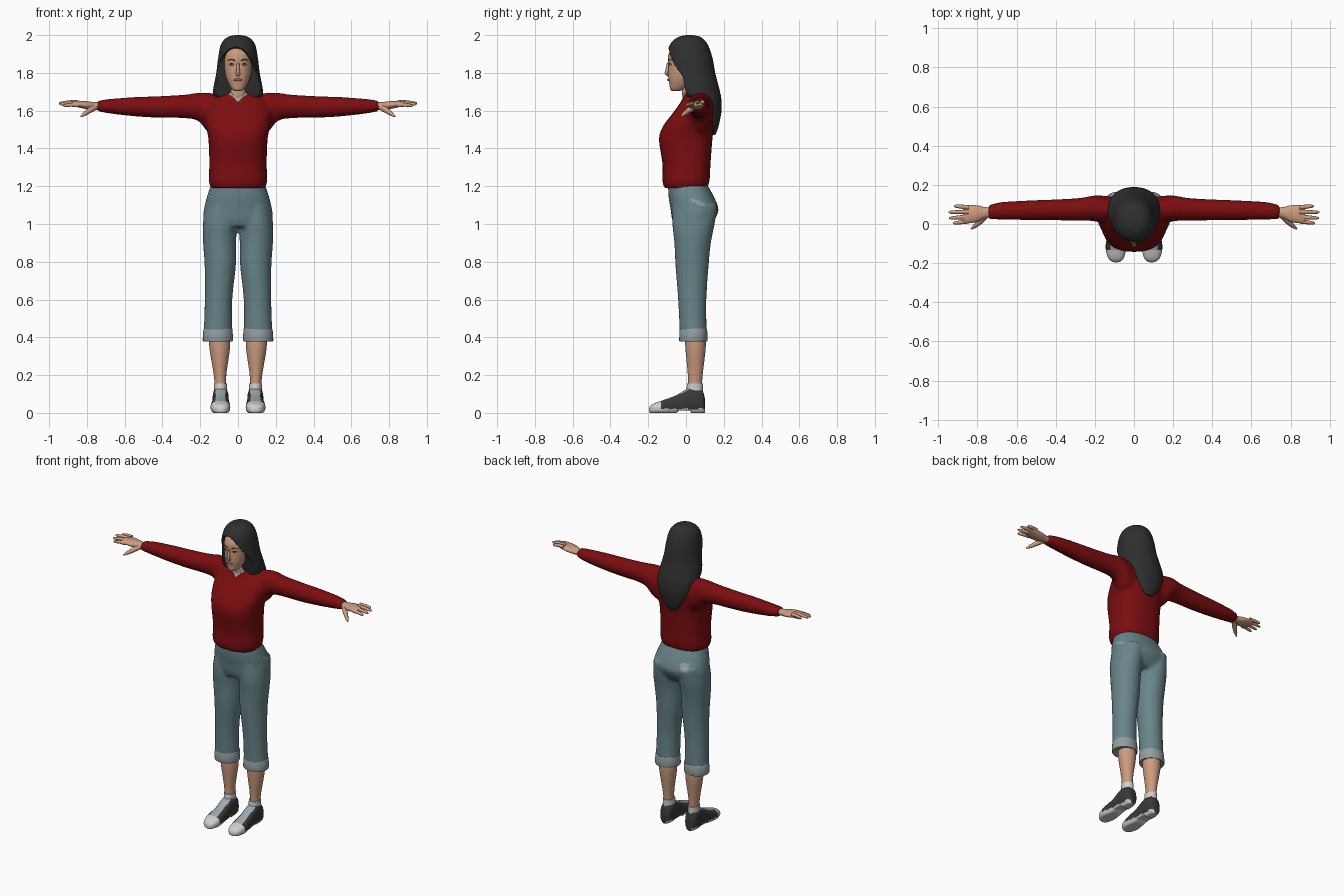
import bpy, bmesh, math
from mathutils import Vector
from mathutils.bvhtree import BVHTree

if "Cube" in bpy.data.objects:
    bpy.data.objects.remove(bpy.data.objects["Cube"])


def material(name, *rgb):
    mat = bpy.data.materials.new(name)
    mat.use_nodes = True
    mat.diffuse_color = (*rgb, 1)
    shader = next(n for n in mat.node_tree.nodes if n.type == "BSDF_PRINCIPLED")
    shader.inputs["Base Color"].default_value = (*rgb, 1)
    return mat


red = material("dark red knit", .2, .004, .005)
denim = material("faded denim", .14, .235, .255)
pale = material("pale denim", .29, .34, .35)
skin = material("skin", .6, .33, .21)
black = material("black hair", .028, .028, .028)
leather = material("dark shoe", .04, .04, .042)
white = material("white rubber", .62, .62, .62)
tongue = material("grey lining", .33, .4, .43)
lip = material("lip", .36, .12, .09)


def blend(p, q, r, s, t):
    """Catmull-Rom blend of one number through four sections."""
    return q + t / 2 * (r - p + t * (2 * p - 5 * q + 4 * r - s + t * (3 * (q - r) + s - p)))


def loft(bm, sections, axis="z", side=1, power=2, steps=5, sides=32):
    """Skin rings of (position, half width, low, high, centre) along an axis."""
    rows = [(*s, 0)[:5] for s in sections]
    padded = [rows[0]] + rows + [rows[-1]]
    dense = []
    for i in range(len(rows) - 1):
        for k in range(steps):
            dense.append([blend(*v, k / steps) for v in zip(*padded[i:i + 4])])
    dense.append(rows[-1])
    rings = []
    for pos, half, low, high, centre in dense:
        ring = []
        for k in range(sides):
            a = math.tau * k / sides
            c, s = math.cos(a), math.sin(a)
            u = centre + half * math.copysign(abs(c) ** (2 / power), c)
            v = (low + high) / 2 + (high - low) / 2 * math.copysign(abs(s) ** (2 / power), s)
            point = {"z": (u, v, pos), "x": (pos, u, v), "y": (u, pos, v)}[axis]
            ring.append(bm.verts.new((side * point[0], point[1], point[2])))
        rings.append(ring)
    for a, b in zip(rings, rings[1:]):
        for k in range(sides):
            j = (k + 1) % sides
            bm.faces.new((a[k], a[j], b[j], b[k]))
    bm.faces.new(rings[0])
    bm.faces.new(rings[-1])


def finish(bm, name, *mats, rule=None):
    bmesh.ops.recalc_face_normals(bm, faces=bm.faces)
    for f in bm.faces:
        f.smooth = True
        if rule:
            f.material_index = rule(f.calc_center_median(), f.normal)
    for e in bm.edges:
        if len(e.link_faces) == 2 and e.calc_face_angle(0) > 1:
            e.smooth = False
    mesh = bpy.data.meshes.new(name)
    bm.to_mesh(mesh)
    bm.free()
    for m in mats:
        mesh.materials.append(m)
    obj = bpy.data.objects.new(name, mesh)
    bpy.context.collection.objects.link(obj)
    return obj


def part(name, sections, *mats, rule=None, mirror=False, **kw):
    bm = bmesh.new()
    for side in ((1, -1) if mirror else (1,)):
        loft(bm, sections, side=side, **kw)
    return finish(bm, name, *mats, rule=rule)


def fuse(bm, name, *mats, rule=None):
    """Merge overlapping lofts into one soft skin, then colour it by rule."""
    obj = finish(bm, name, *mats)
    remesh = obj.modifiers.new("merge", "REMESH")
    remesh.mode = "VOXEL"
    remesh.voxel_size = .01
    soften = obj.modifiers.new("soften", "SMOOTH")
    soften.iterations = 6
    bpy.context.view_layer.update()
    graph = bpy.context.evaluated_depsgraph_get()
    mesh = bpy.data.meshes.new_from_object(obj.evaluated_get(graph))
    obj.modifiers.clear()
    obj.data = mesh
    mesh.materials.clear()
    for m in mats:
        mesh.materials.append(m)
    for f in mesh.polygons:
        f.use_smooth = True
        f.material_index = rule(f.center) if rule else 0
    return obj


def tube(name, points, radii, mat, mirror=False):
    curve = bpy.data.curves.new(name, "CURVE")
    curve.dimensions = "3D"
    curve.bevel_depth = 1
    curve.bevel_resolution = 3
    curve.use_fill_caps = True
    line = curve.splines.new("POLY")
    line.points.add(len(points) - 1)
    for p, co, r in zip(line.points, points, radii):
        p.co, p.radius = (*co, 1), r
    line.use_smooth = True
    curve.materials.append(mat)
    obj = bpy.data.objects.new(name, curve)
    bpy.context.collection.objects.link(obj)
    if mirror:
        obj.modifiers.new("mirror", "MIRROR")
    return obj


# Sweater: body and both sleeves merged
bm = bmesh.new()
loft(bm, [(1.19, .143, -.115, .11), (1.23, .155, -.125, .125), (1.32, .152, -.125, .13),
          (1.45, .157, -.143, .14), (1.52, .17, -.12, .148), (1.6, .175, -.06, .15),
          (1.66, .14, -.02, .14), (1.69, .08, -.012, .115), (1.705, .06, 0, .1)], power=2.5)
for side in (1, -1):
    loft(bm, [(.08, .065, 1.46, 1.685, .07), (.16, .07, 1.49, 1.695, .075), (.21, .065, 1.545, 1.695, .08),
              (.28, .058, 1.56, 1.685, .075), (.42, .053, 1.562, 1.677, .072), (.55, .05, 1.57, 1.672, .07),
              (.68, .045, 1.585, 1.662, .067), (.745, .036, 1.597, 1.652, .06)], axis="x", side=side)
fuse(bm, "sweater", red, tongue,
     rule=lambda c: int(c.y < .03 and c.z > 1.65 + abs(c.x) * .8 and abs(c.x) < .06))


# Cropped trousers with worn patches and rolled cuffs
def worn(c):
    rear = abs(c.x + .09) < .025 and abs(c.z - 1.11) < .028 and c.y > .06
    hip = abs(c.z - 1.14 + c.y * .4) < .01 and c.x > .1 and .02 < c.y < .1
    return int(rear or hip)


bm = bmesh.new()
loft(bm, [(1.23, .135, -.095, .1), (1.15, .163, -.093, .145), (1.08, .18, -.082, .172),
          (1.03, .185, -.075, .155), (.985, .18, -.06, .12)], power=2.3)
for side in (1, -1):
    loft(bm, [(1.1, .08, -.07, .168, .09), (1.0, .09, -.072, .152, .096), (.9, .088, -.062, .132, .097),
              (.78, .083, -.056, .12, .094), (.6, .073, -.042, .108, .103), (.4, .076, -.032, .11, .107)], side=side)
fuse(bm, "trousers", denim, pale, rule=worn)
part("cuffs", [(.38, .075, -.032, .11, .107), (.385, .08, -.036, .114, .107), (.44, .077, -.034, .112, .106),
               (.447, .073, -.03, .108, .105)], pale, mirror=True, steps=2)

# Lower legs, socks and shoes
part("lower_legs", [(.42, .055, -.005, .105, .098), (.34, .054, -.003, .104, .097), (.2, .033, .01, .088, .095),
                    (.12, .03, .01, .083, .092)], skin, mirror=True)
part("socks", [(.09, .034, .003, .09, .092), (.13, .034, .003, .09, .092), (.155, .035, .006, .09, .092)],
     white, mirror=True, steps=2)


def shoe_colour(c, n):
    if c.z < .022 or c.y < -.135:
        return 1
    top = abs(abs(c.x) - .092) < .026 and n.z > .3
    return 2 if top and c.y < .02 else 0


bm = bmesh.new()
for side in (1, -1):
    loft(bm, [(.1, .02, .0, .075, .092), (.088, .036, -.004, .115, .092), (.05, .042, -.008, .142, .092),
              (.01, .043, -.006, .13, .092), (-.05, .045, -.006, .095, .092), (-.12, .052, -.008, .068, .093),
              (-.17, .042, -.004, .05, .092), (-.19, .024, .0, .036, .091), (-.196, .008, .008, .022, .091)],
         axis="y", side=side, power=2.5, sides=40)
for v in bm.verts:
    arch = .012 if -.04 < v.co.y < .02 else 0
    v.co.z = max(v.co.z, arch)
finish(bm, "shoes", leather, white, tongue, rule=shoe_colour)

# Hands with separate fingers
part("palms", [(.71, .026, 1.605, 1.645, .06), (.76, .028, 1.605, 1.645, .058), (.8, .042, 1.608, 1.65, .053),
               (.85, .046, 1.618, 1.651, .05), (.875, .04, 1.625, 1.648, .05)], skin, axis="x", mirror=True)
for name, y, z, tip_x, tip_y in [("little", .085, 1.645, .92, .092), ("ring", .062, 1.644, .948, .06),
                                 ("middle", .037, 1.638, .945, .03), ("index", .014, 1.63, .925, .004)]:
    knuckle, tip = Vector((.845, y, z)), Vector((tip_x, tip_y, z - .004))
    tube(name + "_fingers", [knuckle, knuckle.lerp(tip, .5) + Vector((0, 0, .003)), knuckle.lerp(tip, .9), tip],
         [.012, .0105, .008, .003], skin, mirror=True)
tube("thumbs", [(.755, .045, 1.62), (.785, .014, 1.602), (.812, -.01, 1.583), (.832, -.025, 1.569)],
     [.016, .015, .011, .004], skin, mirror=True)

# Neck and head
part("neck", [(1.6, .05, .0, .08), (1.68, .048, -.02, .075), (1.73, .046, -.02, .07), (1.78, .045, -.03, .07)], skin)
bm = bmesh.new()
loft(bm, [(1.703, .014, -.07, -.04), (1.712, .03, -.083, -.01), (1.74, .049, -.088, .03), (1.78, .065, -.094, .07),
          (1.84, .074, -.094, .09), (1.89, .073, -.095, .095), (1.93, .062, -.075, .08), (1.965, .035, -.04, .05)],
     power=2.2)
bmesh.ops.recalc_face_normals(bm, faces=bm.faces)
surface = BVHTree.FromBMesh(bm)
finish(bm, "head", skin)


def on_face(x, z, lift=0):
    return surface.ray_cast(Vector((x, -1, z)), Vector((0, 1, 0)))[0] - Vector((0, lift, 0))


# Nose, mouth, eyes and brows
tube("nose", [on_face(0, 1.855), on_face(0, 1.825, .004), on_face(0, 1.797, .01), on_face(0, 1.785)],
     [.006, .009, .011, .006], skin)
tube("nostril_wings", [on_face(.004, 1.793), on_face(.014, 1.791)], [.01, .006], skin, mirror=True)
tube("lips", [on_face(x, 1.763) for x in (-.024, -.012, 0, .012, .024)], [.002, .006, .0075, .006, .002], lip)
tube("eye_whites", [on_face(x, 1.843) for x in (.021, .028, .036, .046)], [.001, .004, .0045, .001],
     white, mirror=True)
tube("pupils", [on_face(x, 1.843) for x in (.029, .036)], [.0052, .0052], black, mirror=True)
tube("upper_lashes", [on_face(x, z) for x, z in ((.019, 1.845), (.033, 1.85), (.049, 1.845))],
     [.0015, .002, .0015], black, mirror=True)
tube("eyebrows", [on_face(x, z) for x, z in ((.016, 1.865), (.036, 1.872), (.056, 1.864))],
     [.003, .003, .001], black, mirror=True)

# Long hair, its front pushed back to open around the face
bm = bmesh.new()
loft(bm, [(2.0, .015, .0, .035), (1.988, .058, -.045, .08), (1.95, .09, -.085, .115), (1.88, .105, -.105, .14),
          (1.8, .115, -.1, .155), (1.7, .133, -.06, .18), (1.66, .128, .0, .187), (1.6, .11, .06, .188),
          (1.52, .07, .1, .173), (1.47, .025, .125, .155)], steps=9, sides=72)
for v in bm.verts:
    x, y, z = v.co
    edge = 1.945 - 9 * (x + .015) ** 2
    open_amount = min(1, max(0, (edge - z) / .03))
    limit = -.11 + open_amount * (.075 + max(0, .2 * (1.87 - z)))
    if y < .05:
        v.co.y = max(y, limit)
finish(bm, "hair", black)
